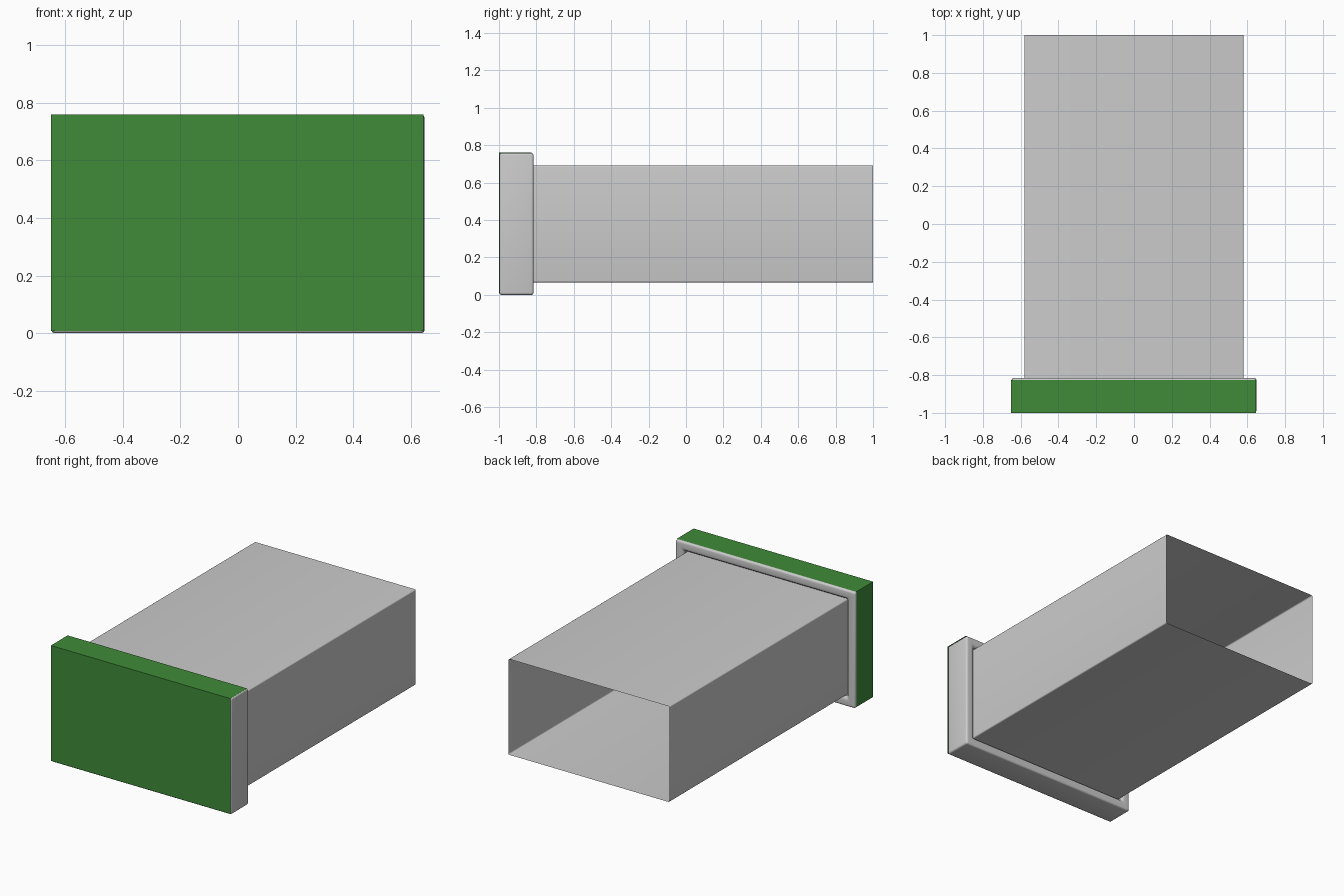
import bpy, bmesh, math

if "Cube" in bpy.data.objects:
    bpy.data.objects.remove(bpy.data.objects["Cube"])

STEPS = 4          # segments per rounded corner
HX, HZ, CZ = 0.648, 0.379, 0.379   # half width, half height, centre height


def ring(bm, y, inset, r):
    """Rounded rectangle loop in the XZ plane."""
    w, h = HX - inset, HZ - inset
    verts = []
    for k, (sx, sz) in enumerate([(1, 1), (-1, 1), (-1, -1), (1, -1)]):
        for i in range(STEPS + 1):
            a = math.pi / 2 * (k + i / STEPS)
            verts.append(bm.verts.new((sx * (w - r) + r * math.cos(a), y,
                                       CZ + sz * (h - r) + r * math.sin(a))))
    return verts


def loft(name, profile, cap_first=False):
    """Skin a list of (y, inset, corner radius) rings."""
    bm = bmesh.new()
    rings = [ring(bm, *p) for p in profile]
    for a, b in zip(rings, rings[1:]):
        n = len(a)
        for i in range(n):
            j = (i + 1) % n
            bm.faces.new((a[i], b[i], b[j], a[j]))
    if cap_first:
        bm.faces.new(rings[0])
    bmesh.ops.recalc_face_normals(bm, faces=bm.faces)
    return finish(bm, name)


def finish(bm, name):
    mesh = bpy.data.meshes.new(name)
    bm.to_mesh(mesh)
    bm.free()
    obj = bpy.data.objects.new(name, mesh)
    bpy.context.collection.objects.link(obj)
    bpy.ops.object.select_all(action='DESELECT')
    obj.select_set(True)
    bpy.context.view_layer.objects.active = obj
    bpy.ops.object.shade_smooth_by_angle(angle=math.radians(40))
    return obj


def fillet(y, inset, r, start, end):
    """Quarter-round section between two angles around (y, inset)."""
    angles = [math.radians(start + (end - start) * i / STEPS) for i in range(STEPS + 1)]
    return [(y + r * math.sin(a), inset - r * math.cos(a), 0.012) for a in angles]


# Front collar with a rounded rim, recessed around and joined to the duct
B = 0.012
collar = fillet(-0.997 + B, B, B, -90, 0)            # front outer edge
collar += fillet(-0.815 - B, B, B, 0, 90)            # back outer edge
collar += fillet(-0.815 - 0.02, 0.04, 0.02, 90, 180)  # inner edge of rim
duct = [(-0.84, 0.067, 0.008), (1.0, 0.067, 0.008)]  # thin open-ended tube
loft("collar_and_duct", collar + duct, cap_first=True)

# Green cover sheet on the front, top and left of the collar
bm = bmesh.new()
bmesh.ops.create_cube(bm, size=1)
bm.normal_update()
bmesh.ops.delete(bm, geom=[f for f in bm.faces
                           if f.normal.x > 0.5 or f.normal.y > 0.5 or f.normal.z < -0.5],
                 context='FACES')
for v in bm.verts:
    v.co = (0.645 if v.co.x > 0 else -0.65,
            -0.827 if v.co.y > 0 else -1.0,
            0.76 if v.co.z > 0 else 0.008)
cover = finish(bm, "cover_sheet")
green = bpy.data.materials.new("green")
green.diffuse_color = (0.05, 0.26, 0.04, 1)
green.use_nodes = True
green.node_tree.nodes["Principled BSDF"].inputs["Base Color"].default_value = green.diffuse_color
cover.data.materials.append(green)
